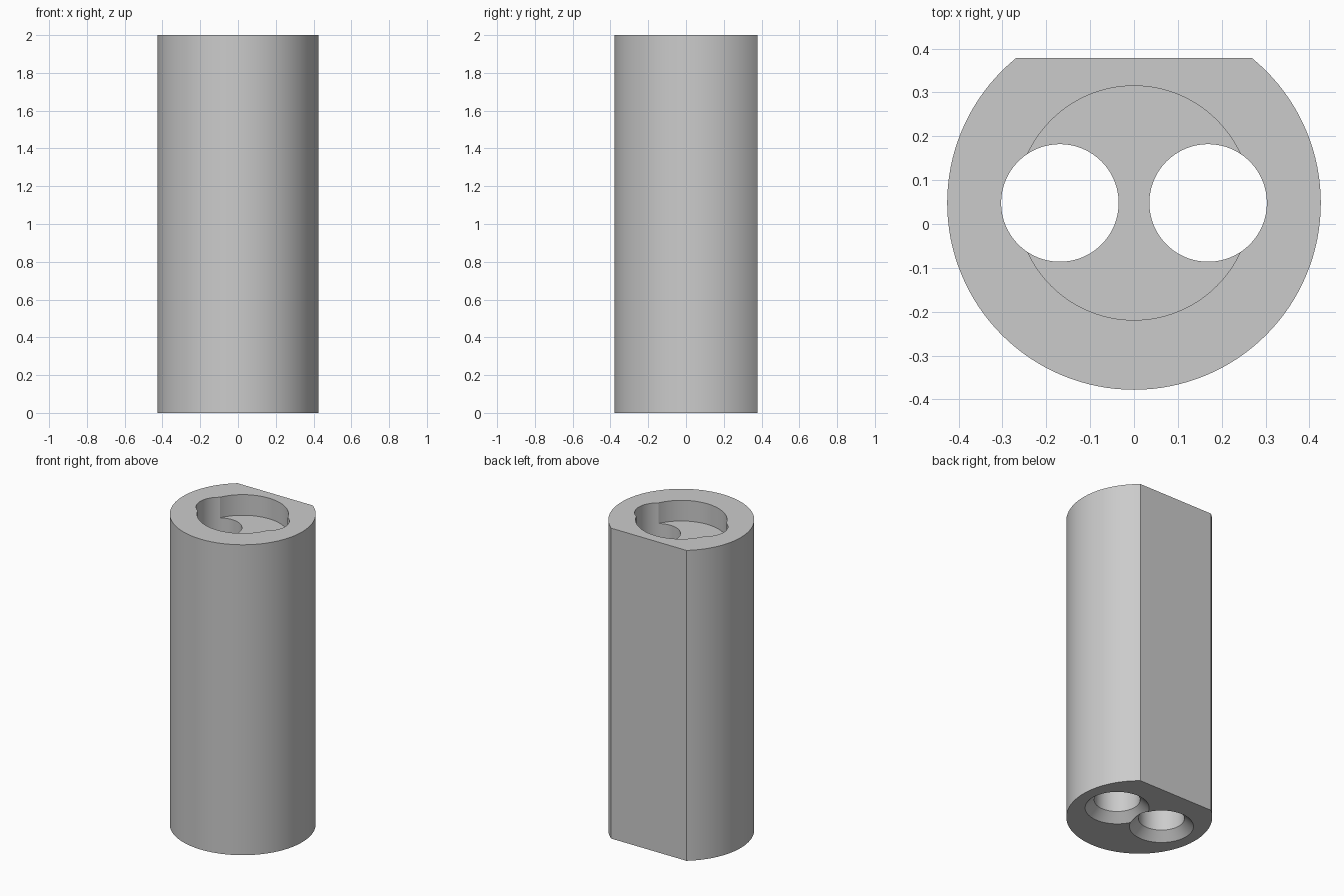
import bpy
import bmesh
import math

if "Cube" in bpy.data.objects:
    bpy.data.objects.remove(bpy.data.objects["Cube"], do_unlink=True)

HEIGHT = 2.0
AXIS_Y = 0.048        # bore axis sits off centre because of the rear flat
BODY_R = 0.426
FLAT_Y = 0.379
RECESS_R, RECESS_DEPTH = 0.267, 0.133
HOLE_R, HOLE_X = 0.134, 0.169
SINK = 0.053          # depth and width of the countersink
OVER = 0.02           # how far cutters reach past the ends
SIDES = 128

grey = bpy.data.materials.new("plain grey")
grey.use_nodes = True
grey.diffuse_color = (0.6, 0.6, 0.6, 1)
grey.node_tree.nodes["Principled BSDF"].inputs["Base Color"].default_value = (0.6, 0.6, 0.6, 1)


def lathe(name, profile, x=0.0):
    """Closed solid of stacked rings, profile = [(radius, z), ...] upwards."""
    bm = bmesh.new()
    rings = []
    for r, z in profile:
        angles = [2 * math.pi * i / SIDES for i in range(SIDES)]
        rings.append([bm.verts.new((x + r * math.cos(a), AXIS_Y + r * math.sin(a), z))
                      for a in angles])
    for low, high in zip(rings, rings[1:]):
        for i in range(SIDES):
            j = (i + 1) % SIDES
            bm.faces.new((low[i], low[j], high[j], high[i]))
    bm.faces.new(rings[0][::-1])
    bm.faces.new(rings[-1])
    return finish(name, bm)


def finish(name, bm):
    mesh = bpy.data.meshes.new(name)
    bm.to_mesh(mesh)
    bm.free()
    mesh.materials.append(grey)
    obj = bpy.data.objects.new(name, mesh)
    bpy.context.collection.objects.link(obj)
    return obj


def cut(target, cutter):
    cutter.hide_render = True
    mod = target.modifiers.new("cut", 'BOOLEAN')
    mod.operation = 'DIFFERENCE'
    mod.solver = 'EXACT'
    mod.object = cutter
    bpy.context.view_layer.objects.active = target
    bpy.ops.object.modifier_apply(modifier=mod.name)
    bpy.data.objects.remove(cutter, do_unlink=True)


# Cylindrical body with a flat along the back
body = lathe("cylinder_body", [(BODY_R, 0), (BODY_R, HEIGHT)])
bm = bmesh.new()
bm.from_mesh(body.data)
geom = bm.verts[:] + bm.edges[:] + bm.faces[:]
result = bmesh.ops.bisect_plane(bm, geom=geom, plane_co=(0, FLAT_Y, 0),
                                plane_no=(0, 1, 0), clear_outer=True)
rim = [e for e in result["geom_cut"] if isinstance(e, bmesh.types.BMEdge)]
bmesh.ops.contextual_create(bm, geom=rim)
bmesh.ops.recalc_face_normals(bm, faces=bm.faces)
bm.to_mesh(body.data)
bm.free()

# Round recess in the top
cut(body, lathe("recess_cutter", [(RECESS_R, HEIGHT - RECESS_DEPTH),
                                  (RECESS_R, HEIGHT + OVER)]))

# Two through holes, countersunk underneath
for side in (-1, 1):
    cut(body, lathe("hole_cutter", [(HOLE_R + SINK + OVER, -OVER), (HOLE_R, SINK),
                                    (HOLE_R, HEIGHT + OVER)], side * HOLE_X))

# Smooth curved walls, crisp edges
bpy.ops.object.select_all(action='DESELECT')
body.select_set(True)
bpy.context.view_layer.objects.active = body
bpy.ops.object.shade_smooth_by_angle(angle=math.radians(30))
